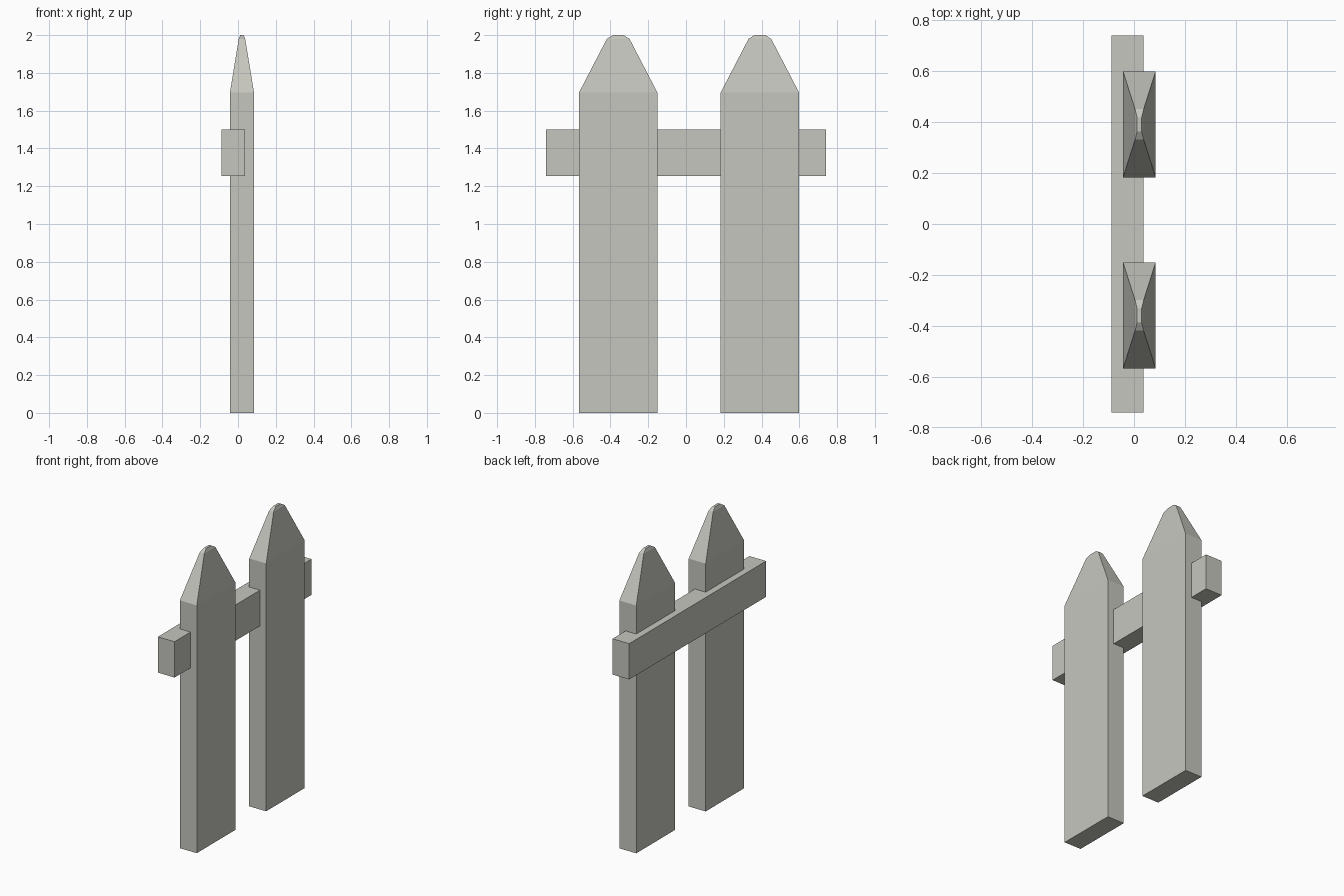
import bpy
import bmesh

cube = bpy.data.objects.get("Cube")
if cube:
    bpy.data.objects.remove(cube, do_unlink=True)

# Weathered wood colour
wood = bpy.data.materials.new("grey wood")
wood.use_nodes = True
colour = (0.56, 0.565, 0.515, 1)
wood.diffuse_color = colour
wood.node_tree.nodes["Principled BSDF"].inputs["Base Color"].default_value = colour


def stacked_post(name, x, y, rings):
    """Loft rectangles given as (z, half width x, half width y)."""
    bm = bmesh.new()
    loops = []
    for z, hx, hy in rings:
        corners = ((-hx, -hy), (hx, -hy), (hx, hy), (-hx, hy))
        loops.append([bm.verts.new((cx, cy, z)) for cx, cy in corners])
    for low, high in zip(loops, loops[1:]):
        for i in range(4):
            j = (i + 1) % 4
            bm.faces.new((low[i], low[j], high[j], high[i]))
    bm.faces.new(loops[0][::-1])
    bm.faces.new(loops[-1])
    mesh = bpy.data.meshes.new(name)
    bm.to_mesh(mesh)
    bm.free()
    mesh.materials.append(wood)
    obj = bpy.data.objects.new(name, mesh)
    obj.location = (x, y, 0)
    bpy.context.collection.objects.link(obj)
    return obj


# Pointed pickets with a blunted tip
picket = [(0, 0.064, 0.208), (1.695, 0.064, 0.208),
          (1.98, 0.017, 0.06), (2.0, 0.009, 0.028)]
stacked_post("front_picket", 0.021, -0.359, picket)
stacked_post("back_picket", 0.021, 0.391, picket)

# Horizontal rail, let into the pickets
stacked_post("rail", -0.025, 0, [(1.255, 0.063, 0.74), (1.5, 0.063, 0.74)])
